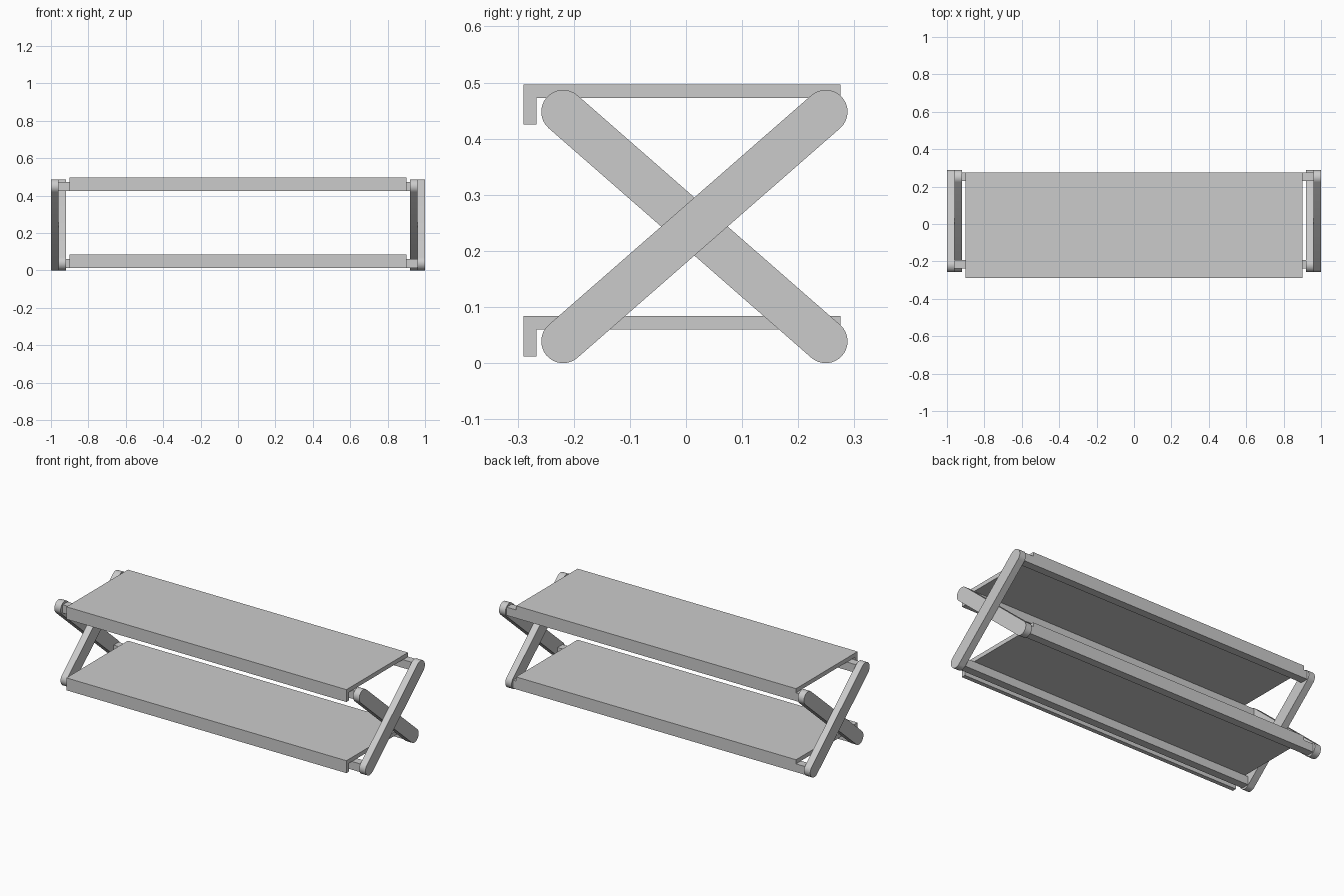
import bpy, bmesh, math

if "Cube" in bpy.data.objects:
    bpy.data.objects.remove(bpy.data.objects["Cube"])

def finish(bm, name):
    bmesh.ops.recalc_face_normals(bm, faces=bm.faces)
    me = bpy.data.meshes.new(name)
    bm.to_mesh(me)
    bm.free()
    ob = bpy.data.objects.new(name, me)
    bpy.context.collection.objects.link(ob)
    return ob

def extrude_profile(name, pts, x0, x1):
    """Extrude a (y, z) outline along x."""
    bm = bmesh.new()
    face = bm.faces.new([bm.verts.new((x0, y, z)) for y, z in pts])
    new = bmesh.ops.extrude_face_region(bm, geom=[face])["geom"]
    bmesh.ops.translate(bm, vec=(x1 - x0, 0, 0),
                        verts=[v for v in new if isinstance(v, bmesh.types.BMVert)])
    return finish(bm, name)

def rect(y0, y1, z0, z1):
    return [(y0, z0), (y1, z0), (y1, z1), (y0, z1)]

CY, CZ, DY, DZ, R = 0.015, 0.2435, 0.234, 0.2045, 0.039

def bar_outline(sign, seg=16):
    """Round-ended bar; sign +1 rises to the back, -1 falls to the back."""
    a = math.atan2(sign * DZ, DY)
    pts = []
    for end in (1, -1):
        start = a - math.pi / 2 + (0 if end == 1 else math.pi)
        for i in range(seg + 1):
            t = start + math.pi * i / seg
            pts.append((CY + end * DY + R * math.cos(t),
                        CZ + end * sign * DZ + R * math.sin(t)))
    return pts

# Crossed legs: the frames interlock, so the outer leg differs per side
for name, sign, spans in (
        ("rising_leg", 1, ((0.96, 1.0), (-0.96, -0.92))),
        ("falling_leg", -1, ((0.92, 0.96), (-1.0, -0.96)))):
    for side, (x0, x1) in zip(("right", "left"), spans):
        leg = extrude_profile(f"{name}_{side}", bar_outline(sign), x0, x1)
        bpy.context.view_layer.objects.active = leg
        leg.select_set(True)
        bpy.ops.object.shade_smooth_by_angle(angle=math.radians(30))
        leg.select_set(False)

# Shelves with a front lip, each carried by two rails between the legs
for level, top in (("upper", 0.497), ("lower", 0.084)):
    under, bottom = top - 0.024, top - 0.072
    extrude_profile(f"{level}_shelf",
                    [(-0.29, bottom), (-0.266, bottom), (-0.266, under),
                     (0.275, under), (0.275, top), (-0.29, top)], -0.9, 0.9)
    for place, y in (("front", -0.2155), ("back", 0.252)):
        rising = (level == "upper") == (place == "back")
        x0, x1 = (-0.92, 0.96) if rising else (-0.96, 0.92)
        extrude_profile(f"{level}_{place}_rail",
                        rect(y - 0.023, y + 0.023, bottom, under), x0, x1)
